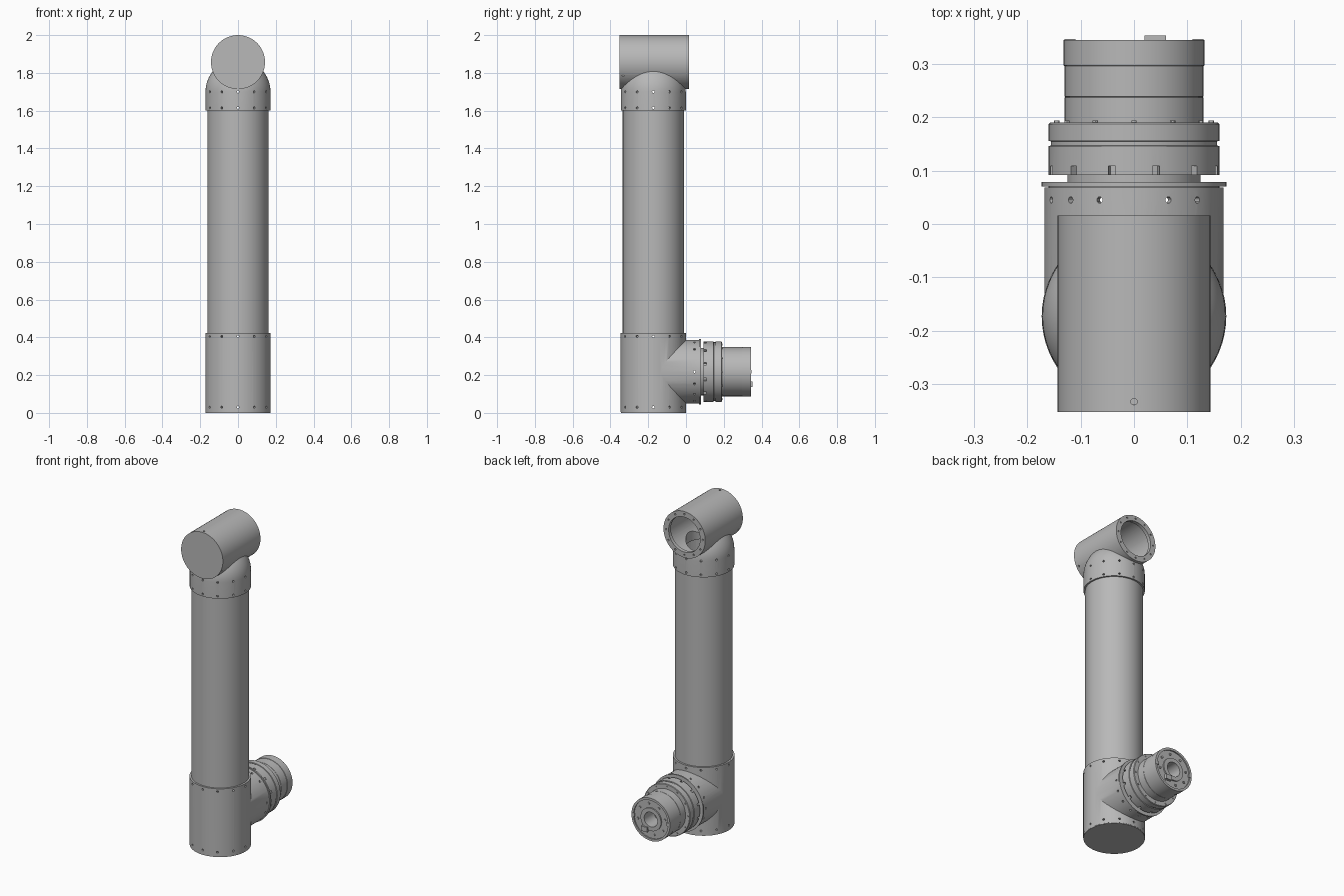
import bpy, bmesh, math
from mathutils import Matrix

SEG = 64
old = bpy.data.objects.get("Cube")
if old:
    bpy.data.objects.remove(old, do_unlink=True)

metal = bpy.data.materials.new("grey metal")
metal.use_nodes = True
GREY = (0.48, 0.48, 0.48, 1)
metal.diffuse_color = GREY
metal.node_tree.nodes["Principled BSDF"].inputs["Base Color"].default_value = GREY

# Local frames: each part is turned about its own z axis
along_y = Matrix.Rotation(-math.pi / 2, 4, 'X')
COLUMN = Matrix.Translation((0, -0.173, 0))
BRANCH = Matrix.Translation((0, 0, 0.218)) @ along_y
HEAD = Matrix.Translation((0, 0, 1.857)) @ along_y
parts = []


def finish(bm, name, frame):
    bmesh.ops.recalc_face_normals(bm, faces=bm.faces)
    bm.transform(frame)
    mesh = bpy.data.meshes.new(name)
    bm.to_mesh(mesh)
    bm.free()
    obj = bpy.data.objects.new(name, mesh)
    bpy.context.scene.collection.objects.link(obj)
    parts.append(obj)
    return obj


def lathe(name, profile, frame, closed=False):
    """Turn a (radius, height) profile; open profiles end on the axis."""
    bm = bmesh.new()
    rings = []
    for r, h in profile:
        if r == 0:
            rings.append([bm.verts.new((0, 0, h))] * SEG)
        else:
            rings.append([bm.verts.new((r * math.cos(math.tau * i / SEG),
                                        r * math.sin(math.tau * i / SEG), h))
                          for i in range(SEG)])
    pairs = list(zip(rings, rings[1:]))
    if closed:
        pairs.append((rings[-1], rings[0]))
    for a, b in pairs:
        for i in range(SEG):
            j = (i + 1) % SEG
            bm.faces.new(list(dict.fromkeys([a[i], a[j], b[j], b[i]])))
    return finish(bm, name, frame)


def rod(name, r, low, high, frame):
    return lathe(name, [(0, low), (r, low), (r, high), (0, high)], frame)


def pins(name, frame, count, dist, rows, r, length, axial=False, phase=0):
    """A circle of small cylinders, pointing outwards or along the axis."""
    bm = bmesh.new()
    tilt = Matrix() if axial else Matrix.Rotation(math.pi / 2, 4, 'Y')
    for h in rows:
        for k in range(count):
            turn = Matrix.Rotation(phase + math.tau * k / count, 4, 'Z')
            bmesh.ops.create_cone(
                bm, cap_ends=True, segments=12, radius1=r, radius2=r, depth=length,
                matrix=turn @ Matrix.Translation((dist, 0, h)) @ tilt)
    return finish(bm, name, frame)


def blocks(name, frame, count, centre, size, phase=0):
    bm = bmesh.new()
    for k in range(count):
        turn = Matrix.Rotation(phase + math.tau * k / count, 4, 'Z')
        bmesh.ops.create_cube(bm, size=1, matrix=turn @ Matrix.Translation(centre)
                              @ Matrix.Diagonal((*size, 1)))
    return finish(bm, name, frame)


def combine(obj, tool, operation='DIFFERENCE'):
    mod = obj.modifiers.new("join", 'BOOLEAN')
    mod.operation, mod.solver, mod.object = operation, 'EXACT', tool
    graph = bpy.context.evaluated_depsgraph_get()
    result = bpy.data.meshes.new_from_object(obj.evaluated_get(graph))
    obj.modifiers.clear()
    obj.data = result
    parts.remove(tool)
    bpy.data.objects.remove(tool, do_unlink=True)


# Lower housing: hollow collar with a sideways branch
lower = rod("lower_housing", 0.173, 0.004, 0.423, COLUMN)
combine(lower, rod("branch", 0.168, -0.173, 0.068, BRANCH), 'UNION')
combine(lower, rod("collar_bore", 0.156, 0.012, 0.5, COLUMN))
combine(lower, rod("branch_bore", 0.152, -0.1, 0.1, BRANCH))
combine(lower, pins("collar_holes", COLUMN, 12, 0.165, (0.03, 0.405), 0.006, 0.05))
combine(lower, pins("branch_holes", BRANCH, 16, 0.16, (0.045,), 0.006, 0.04))
rod("base_plate", 0.172, 0, 0.008, COLUMN)

# Long column tube
lathe("column_tube", [(0.15, 0.417), (0.162, 0.417), (0.162, 1.604), (0.15, 1.604)],
      COLUMN, closed=True)

# Upper elbow: domed collar with a hollow horizontal head
R, SPRING = 0.172, 1.70
dome = [(R * math.cos(a), SPRING + R * math.sin(a))
        for a in (math.pi / 2 * k / 16 for k in range(16))]
elbow = lathe("upper_elbow", [(0, 1.6), (R, 1.6), *dome, (0, SPRING + R)], COLUMN)
combine(elbow, rod("head", 0.143, -0.346, 0.016, HEAD), 'UNION')
combine(elbow, lathe("head_bore", [(0, -0.338), (0.13, -0.338), (0.13, -0.006),
                                   (0.108, -0.006), (0.108, 0.1), (0, 0.1)], HEAD))
combine(elbow, lathe("elbow_bore", [(0, 1.5), (0.156, 1.5), (0.156, 1.711),
                                    (0.1, 1.711), (0.1, 1.85), (0, 1.85)], COLUMN))
combine(elbow, pins("elbow_holes", COLUMN, 12, 0.165, (1.615, 1.70), 0.006, 0.05))
combine(elbow, pins("rim_holes", HEAD, 12, 0.126, (0.012,), 0.005, 0.05, axial=True))
combine(elbow, pins("cap_holes", HEAD, 3, 0.14, (-0.333,), 0.006, 0.04,
                    phase=-math.pi / 2))
rod("head_cap", 0.143, -0.352, -0.344, HEAD)

# Joint motor: flange, neck, rings and drum with a recessed end
motor = lathe("joint_motor", [
    (0, 0.058), (0.16, 0.058), (0.16, 0.070), (0.173, 0.070), (0.173, 0.079),
    (0.125, 0.079), (0.125, 0.092), (0.16, 0.092), (0.16, 0.146), (0.156, 0.147),
    (0.156, 0.155), (0.16, 0.156), (0.16, 0.187), (0.157, 0.19), (0.13, 0.19),
    (0.13, 0.237), (0.128, 0.238), (0.13, 0.239), (0.13, 0.296), (0.132, 0.297),
    (0.132, 0.345), (0.118, 0.345), (0.118, 0.337), (0.07, 0.337), (0.07, 0.345),
    (0.045, 0.345), (0.045, 0.25), (0, 0.25)], BRANCH)
combine(motor, blocks("notches", BRANCH, 12, (0.165, 0, 0.098), (0.04, 0.014, 0.022),
                      phase=math.pi / 12))
pins("ring_bolts", BRANCH, 12, 0.145, (0.191,), 0.005, 0.006, axial=True)
pins("end_bolts", BRANCH, 8, 0.095, (0.339,), 0.007, 0.008, axial=True, phase=0.2)

# Connector on the motor end
blocks("connector", BRANCH, 1, (0.04, 0.067, 0.343), (0.04, 0.03, 0.02))
blocks("end_lugs", BRANCH, 2, (0.12, 0, 0.344), (0.02, 0.02, 0.006))

# Colour and shading
bpy.ops.object.select_all(action='DESELECT')
for obj in parts:
    obj.data.materials.clear()
    obj.data.materials.append(metal)
    obj.select_set(True)
bpy.context.view_layer.objects.active = parts[0]
bpy.ops.object.shade_smooth_by_angle(angle=math.radians(30))
